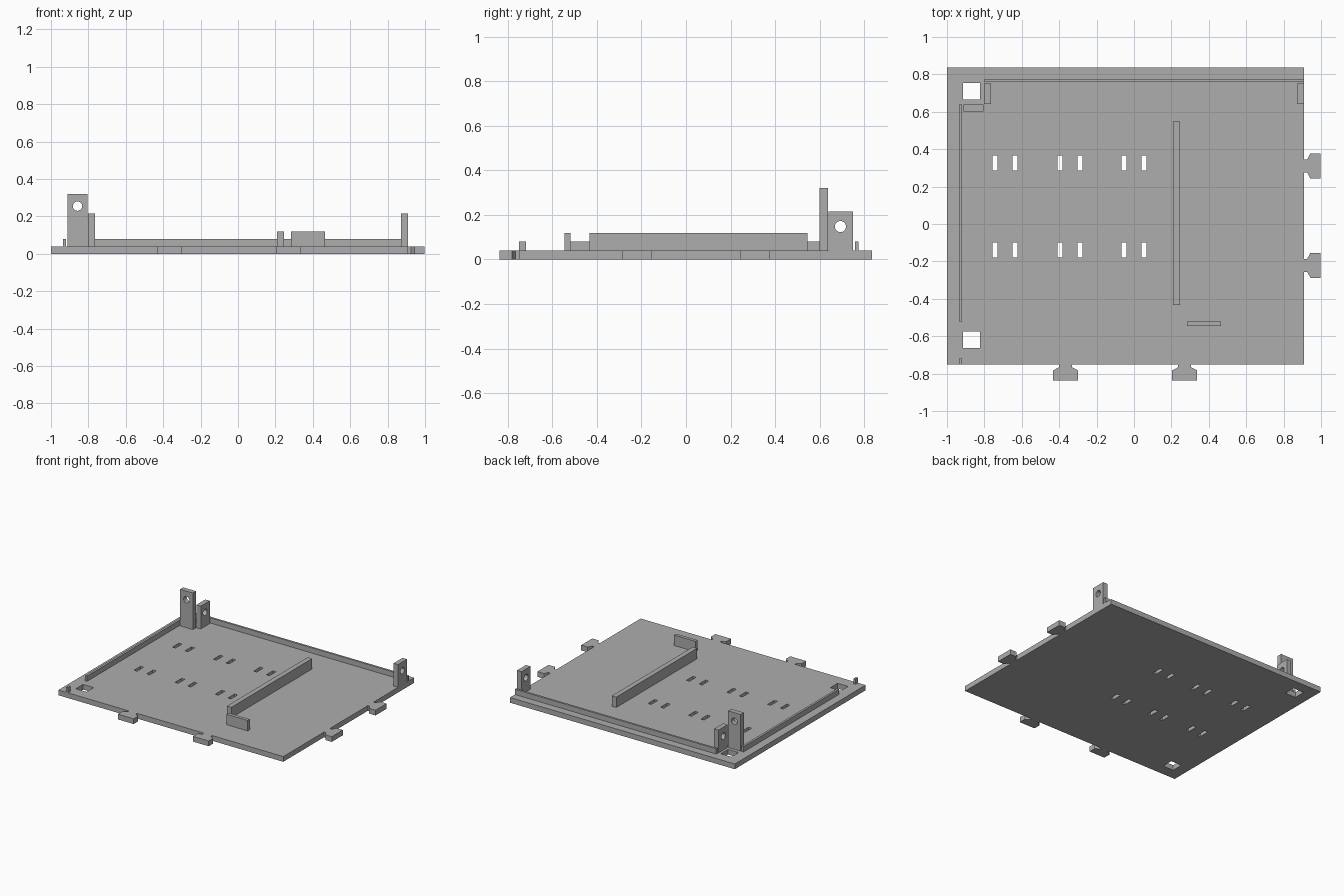
import bpy
import bmesh
from math import cos, sin, pi

cube = bpy.data.objects.get("Cube")
if cube:
    bpy.data.objects.remove(cube, do_unlink=True)

grey = bpy.data.materials.new("plain grey")
grey.use_nodes = True
colour = (0.42, 0.42, 0.42, 1)
grey.diffuse_color = colour
grey.node_tree.nodes["Principled BSDF"].inputs["Base Color"].default_value = colour

BASE = 0.04  # plate thickness


def rect(u0, u1, v0, v1):
    return [(u0, v0), (u1, v0), (u1, v1), (u0, v1)]


def circle(u, v, r, sides=24):
    return [(u + r * cos(2 * pi * i / sides), v + r * sin(2 * pi * i / sides))
            for i in range(sides)]


def slab(name, loops, w0, w1, axis="z"):
    """Extrude an outline with holes from w0 to w1 along an axis."""
    place = {"z": lambda u, v, w: (u, v, w),
             "y": lambda u, v, w: (u, w, v),
             "x": lambda u, v, w: (w, u, v)}[axis]
    bm = bmesh.new()
    edges = []
    for loop in loops:
        vs = [bm.verts.new(place(u, v, w0)) for u, v in loop]
        edges += [bm.edges.new((a, b)) for a, b in zip(vs, vs[1:] + vs[:1])]
    bmesh.ops.triangle_fill(bm, edges=edges, use_beauty=True)
    bmesh.ops.dissolve_limit(bm, angle_limit=0.01, verts=[], edges=bm.edges[:])
    ext = bmesh.ops.extrude_face_region(bm, geom=bm.faces[:], use_keep_orig=True)
    top = [g for g in ext["geom"] if isinstance(g, bmesh.types.BMVert)]
    bmesh.ops.translate(bm, verts=top, vec=place(0, 0, w1 - w0))
    bmesh.ops.recalc_face_normals(bm, faces=bm.faces[:])
    mesh = bpy.data.meshes.new(name)
    bm.to_mesh(mesh)
    bm.free()
    mesh.materials.append(grey)
    obj = bpy.data.objects.new(name, mesh)
    bpy.context.collection.objects.link(obj)
    return obj


# Base plate outline with flared locking tabs on the front and left edges
X0, X1, Y0, Y1 = -1.0, 0.91, -0.75, 0.836
TAB = [(-0.035, 0), (-0.035, 0.016), (-0.067, 0.033), (-0.067, 0.088),
       (0.067, 0.088), (0.067, 0.033), (0.035, 0.016), (0.035, 0)]
outline = [(X0, Y0)]
for c in (-0.366, 0.271):
    outline += [(c + s, Y0 - d) for s, d in TAB]
outline.append((X1, Y0))
for c in (-0.221, 0.31):
    outline += [(X1 + d, c + s) for s, d in TAB]
outline += [(X1, Y1), (X0, Y1)]

# Square corner openings and paired slots
holes = [rect(-0.913, -0.823, y, y + 0.088) for y in (-0.663, 0.665)]
for y in (-0.18, 0.285):
    for x in (-0.69, -0.342, 0.0):
        for side in (-1, 1):
            c = x + side * 0.0535
            holes.append(rect(c - 0.0135, c + 0.0135, y, y + 0.08))
slab("base_plate", [outline] + holes, 0, BASE)

# Low rails along the back and right edges
slab("back_rail", [rect(-0.8, X1, 0.76, 0.776)], BASE, 0.08)
slab("right_rail", [rect(-0.936, -0.919, -0.52, 0.638)], BASE, 0.08)
slab("right_rail_stub", [rect(-0.936, -0.919, Y0, -0.72)], BASE, 0.08)

# Inner divider walls
slab("long_divider", [rect(0.209, 0.247, -0.434, 0.547)], BASE, 0.12)
slab("short_divider", [rect(0.284, 0.465, -0.546, -0.52)], BASE, 0.12)

# Drilled mounting posts
slab("tall_post", [rect(-0.912, -0.805, BASE, 0.321),
                   circle(-0.858, 0.255, 0.025)], 0.601, 0.639, "y")
for name, x in (("right_short_post", -0.803), ("left_short_post", 0.872)):
    slab(name, [rect(0.641, 0.75, BASE, 0.215),
                circle(0.694, 0.148, 0.025)], x, x + 0.038, "x")
